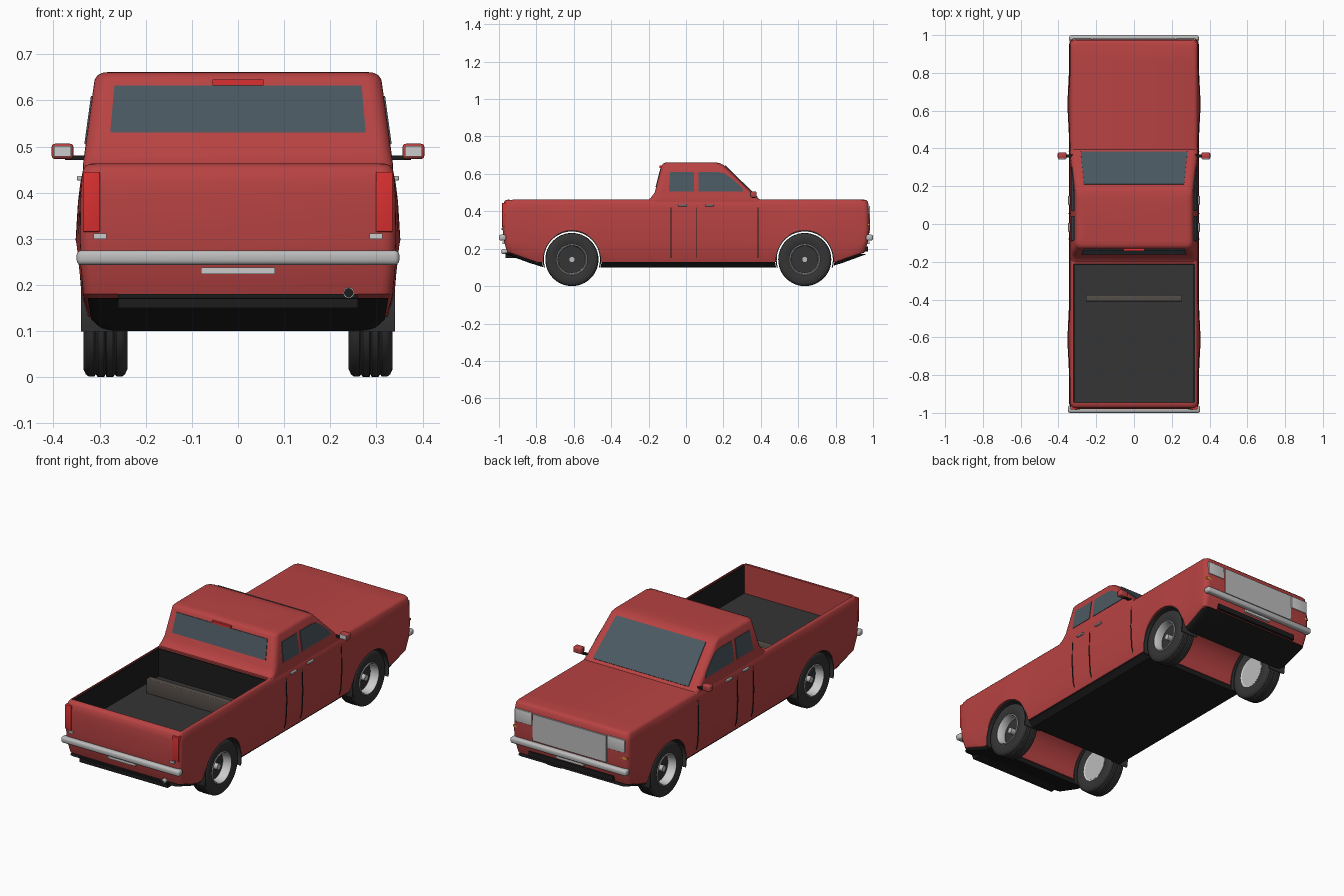
import bpy, bmesh, math
from mathutils import Vector, Matrix

if "Cube" in bpy.data.objects:
    bpy.data.objects.remove(bpy.data.objects["Cube"])

def material(name, r, g, b):
    m = bpy.data.materials.new(name)
    m.diffuse_color = (r, g, b, 1)
    m.use_nodes = True
    m.node_tree.nodes["Principled BSDF"].inputs["Base Color"].default_value = m.diffuse_color
    return m

RED = material("red_paint", .48, .055, .055)
BLACK = material("black_trim", .012, .012, .012)
LINER = material("dark_liner", .035, .035, .035)
GLASS = material("glass", .07, .1, .12)
LAMP = material("tail_red", .7, .03, .03)
AMBER = material("amber", .8, .35, .03)
CHROME = material("chrome", .5, .5, .5)
PALE = material("pale", .72, .72, .7)
BROWN = material("board", .09, .075, .065)

WHEELS = (-.61, .635)
WZ = .142

def finish(bm, name, mat, mirror=False):
    bmesh.ops.recalc_face_normals(bm, faces=bm.faces)
    me = bpy.data.meshes.new(name)
    bm.to_mesh(me)
    bm.free()
    ob = bpy.data.objects.new(name, me)
    bpy.context.collection.objects.link(ob)
    if mat:
        me.materials.append(mat)
    if mirror:
        ob.modifiers.new("mirror", 'MIRROR').use_mirror_merge = False
    return ob

def box(name, x, y, z, mat, mirror=False, bevel=0):
    bm = bmesh.new()
    bmesh.ops.create_cube(bm, size=1)
    for v in bm.verts:
        v.co = [a[0] + (c + .5) * (a[1] - a[0]) for a, c in zip((x, y, z), v.co)]
    if bevel:
        bmesh.ops.bevel(bm, geom=bm.edges[:], offset=bevel, segments=3, profile=.5, affect='EDGES')
    return finish(bm, name, mat, mirror)

def prism(name, pts, d, mat, mirror=False):
    # flat outline given thickness on both sides of the surface it sits on
    bm = bmesh.new()
    d = Vector(d)
    f = bm.faces.new([bm.verts.new(Vector(p) - d) for p in pts])
    r = bmesh.ops.extrude_face_region(bm, geom=[f])
    for v in r["geom"]:
        if isinstance(v, bmesh.types.BMVert):
            v.co += 2 * d
    return finish(bm, name, mat, mirror)

def cylinder(name, r, centre, length, axis, mat, mirror=False, n=48):
    bm = bmesh.new()
    rot = Matrix.Rotation(math.pi / 2, 4, 'Y' if axis == 'x' else 'X')
    bmesh.ops.create_cone(bm, cap_ends=True, segments=n, radius1=r, radius2=r,
                          depth=length, matrix=Matrix.Translation(centre) @ rot)
    return finish(bm, name, mat, mirror)

def lathe(name, profile, cy, mat, closed=True, n=48):
    # profile of (x, radius) spun about the axle
    bm = bmesh.new()
    rings = []
    for i in range(n):
        a = 2 * math.pi * i / n
        rings.append([bm.verts.new((x, cy + r * math.cos(a), WZ + r * math.sin(a))) for x, r in profile])
    m = len(profile)
    for i in range(n):
        p, q = rings[i], rings[(i + 1) % n]
        for j in range(m if closed else m - 1):
            k = (j + 1) % m
            bm.faces.new((p[j], p[k], q[k], q[j]))
    return finish(bm, name, mat, True)

def outline(hx, y0, y1, r, flare):
    # rounded rectangle in plan, sides swelling at the wheels
    pts = []
    def arc(cx, cy, a0):
        for i in range(6):
            a = a0 + i * math.pi / 10
            pts.append((cx + r * math.cos(a), cy + r * math.sin(a)))
    def side(s):
        for i in range(1, 32):
            y = y0 + r + (y1 - y0 - 2 * r) * i / 32
            y = y if s > 0 else y0 + y1 - y
            pts.append((s * (hx + flare * sum(math.exp(-((y - w) / .13) ** 2) for w in WHEELS)), y))
    arc(hx - r, y0 + r, -math.pi / 2)
    side(1)
    arc(hx - r, y1 - r, 0)
    arc(-hx + r, y1 - r, math.pi / 2)
    side(-1)
    arc(-hx + r, y0 + r, math.pi)
    return pts

def loft(name, levels, mat, r=.028):
    bm = bmesh.new()
    rings = [[bm.verts.new((x, y, z)) for x, y in outline(hx, y0, y1, r, fl)]
             for z, hx, y0, y1, fl in levels]
    n = len(rings[0])
    for a, b in zip(rings, rings[1:]):
        for i in range(n):
            k = (i + 1) % n
            bm.faces.new((a[i], a[k], b[k], b[i]))
    bm.faces.new(rings[0])
    bm.faces.new(rings[-1])
    return finish(bm, name, mat)

def cut(ob, cutter):
    m = ob.modifiers.new("cut", 'BOOLEAN')
    m.operation, m.object, m.solver = 'DIFFERENCE', cutter, 'EXACT'
    bpy.context.view_layer.objects.active = ob
    bpy.ops.object.modifier_apply(modifier=m.name)
    bpy.data.objects.remove(cutter)

# Lower body and black underbody, with wheel tunnels and the bed cut out
body = loft("body", [(z, hx, -hy, hy, fl) for z, hx, hy, fl in (
    (.13, .322, .82, .008), (.18, .336, .955, .009), (.24, .341, .974, .009), (.30, .343, .98, .009),
    (.38, .342, .98, .005), (.42, .340, .978, .002), (.45, .336, .973, 0), (.459, .33, .965, 0),
    (.463, .318, .95, 0))], RED)
under = loft("underbody", [(z, hx, -hy, hy, 0) for z, hx, hy in (
    (.10, .29, .76), (.125, .318, .84), (.172, .326, .968))], BLACK)
for w in WHEELS:
    cut(body, cylinder("cutter", .155, (0, w, WZ), 1, 'x', None, n=64))
    cut(under, cylinder("cutter", .159, (0, w, WZ), 1, 'x', None, n=64))
cut(body, box("cutter", (-.322, .322), (-.945, -.212), (.303, .6), None))

# Bed lining and cross board
box("bed_floor", (-.321, .321), (-.944, -.213), (.302, .308), LINER)
box("bed_side", (.316, .3225), (-.944, -.213), (.305, .455), BLACK, True)
box("bed_front_wall", (-.321, .321), (-.218, -.2115), (.305, .455), BLACK)
box("bed_board", (-.255, .255), (-.41, -.375), (.306, .385), BROWN, bevel=.004)

# Cabin
loft("cabin", [(.44, .336, -.208, .42, 0), (.46, .336, -.205, .40, 0), (.47, .335, -.19, .385, 0),
               (.50, .331, -.1675, .354, 0), (.645, .311, -.13, .205, 0), (.655, .304, -.122, .185, 0),
               (.660, .293, -.11, .165, 0), (.662, .275, -.09, .14, 0)], RED, r=.03)

def side_x(z): return .335 - (z - .47) * .137
def side_panel(name, yz):
    prism(name, [(side_x(z), y, z) for y, z in yz], (.003, 0, 0), GLASS, True)
side_panel("rear_side_window", [(-.092, .505), (.042, .505), (.042, .61), (-.085, .61)])
side_panel("front_side_window", [(.068, .505), (.308, .505), (.298, .528), (.25, .572),
                                 (.205, .603), (.17, .61), (.068, .61)])
def end_panel(name, xz, fy, d):
    prism(name, [(s * x, fy(z), z) for s, (x, z) in zip((-1, 1, 1, -1), xz)], d, GLASS)
end_panel("windshield", [(.282, .474), (.282, .474), (.265, .642), (.265, .642)],
          lambda z: .385 - (z - .47) * 1.0286, (0, .003, .003))
end_panel("rear_window", [(.277, .53), (.277, .53), (.268, .632), (.268, .632)],
          lambda z: -.1675 + (z - .5) * .2586, (0, -.003, 0))
box("high_brake_light", (-.055, .055), (-.142, -.12), (.632, .645), LAMP)

# Door gaps, handles, mirrors
for y in (-.08, .055, .385):
    prism("door_gap", [(x, y, z) for x, z in ((.33, .15), (.3395, .18), (.3445, .24), (.3465, .30),
          (.3445, .38), (.3415, .42), (.32, .42))], (0, .002, 0), BLACK, True)
for y in (-.018, .125):
    box("door_handle", (.33, .349), (y - .024, y + .024), (.426, .436), CHROME, True, .003)
box("mirror_arm", (.32, .375), (.353, .368), (.471, .48), BLACK, True)
box("mirror_housing", (.357, .404), (.345, .378), (.473, .506), RED, True, .007)
box("mirror_face", (.362, .399), (.342, .35), (.478, .501), PALE, True)

# Bumpers and plates at both ends
for s, n, hx in ((-1, "rear", .35), (1, "front", .343)):
    box(n + "_bumper", (-hx, hx), sorted((s * .962, s)), (.243, .275), CHROME, bevel=.011)
    box(n + "_plate", (-.08, .08), sorted((s * .95, s * .982)), (.224, .238), PALE)

# Rear lamps, reflectors, valance panel and exhaust
box("tail_light", (.299, .336), (-.983, -.945), (.315, .445), LAMP, True, .003)
box("rear_reflector", (.285, .313), (-.986, -.95), (.30, .311), PALE, True)
box("rear_valance", (-.26, .26), (-.965, -.9), (.15, .18), BLACK)
cylinder("exhaust", .012, (.24, -.94, .183), .09, 'y', CHROME, n=24)
cylinder("exhaust_hole", .010, (.24, -.942, .183), .09, 'y', BLACK, n=24)

# Front grille and lamps
box("grille", (-.218, .218), (.94, .985), (.283, .425), CHROME)
box("headlight", (.224, .325), (.94, .984), (.36, .428), PALE, True, .003)
box("turn_signal", (.30, .336), (.95, .98), (.325, .336), AMBER, True)
box("front_intake", (-.25, .25), (.93, .972), (.185, .213), BLACK)

# Wheels with grooved tyres, deep rims and arch liners
tyre = [(.247, .082), (.241, .10), (.24, .125), (.245, .136), (.252, .141), (.263, .141), (.267, .136),
        (.271, .142), (.285, .142), (.2875, .136), (.29, .142), (.304, .142), (.308, .136),
        (.312, .141), (.323, .141), (.33, .136), (.335, .125), (.334, .10), (.329, .082)]
for w, n in zip(WHEELS, ("rear", "front")):
    lathe(n + "_tyre", tyre, w, LINER)
    lathe(n + "_rim", [(.332, .082), (.334, .078), (.328, .074), (.285, .072),
                       (.25, .074), (.246, .082)], w, PALE)
    cylinder(n + "_wheel_disc", .0735, (.272, w, WZ), .03, 'x', LINER, True)
    cylinder(n + "_wheel_back", .075, (.254, w, WZ), .01, 'x', CHROME, True)
    cylinder(n + "_hub", .016, (.295, w, WZ), .04, 'x', CHROME, True, 24)
    bm = bmesh.new()
    rows = []
    for i in range(33):
        a = math.radians(-16 + 212 * i / 32)
        rows.append([bm.verts.new((x, w + r * math.cos(a), WZ + r * math.sin(a)))
                     for x, r in ((.24, .15), (.34, .15), (.34, .156), (.24, .156))])
    for p, q in zip(rows, rows[1:]):
        for j in range(4):
            bm.faces.new((p[j], p[j - 1], q[j - 1], q[j]))
    bm.faces.new(rows[0])
    bm.faces.new(rows[-1])
    finish(bm, n + "_arch_liner", LINER, True)

# Smooth shading with crisp edges
for ob in bpy.data.objects:
    ob.select_set(True)
    bpy.context.view_layer.objects.active = ob
bpy.ops.object.shade_smooth_by_angle(angle=math.radians(38))
